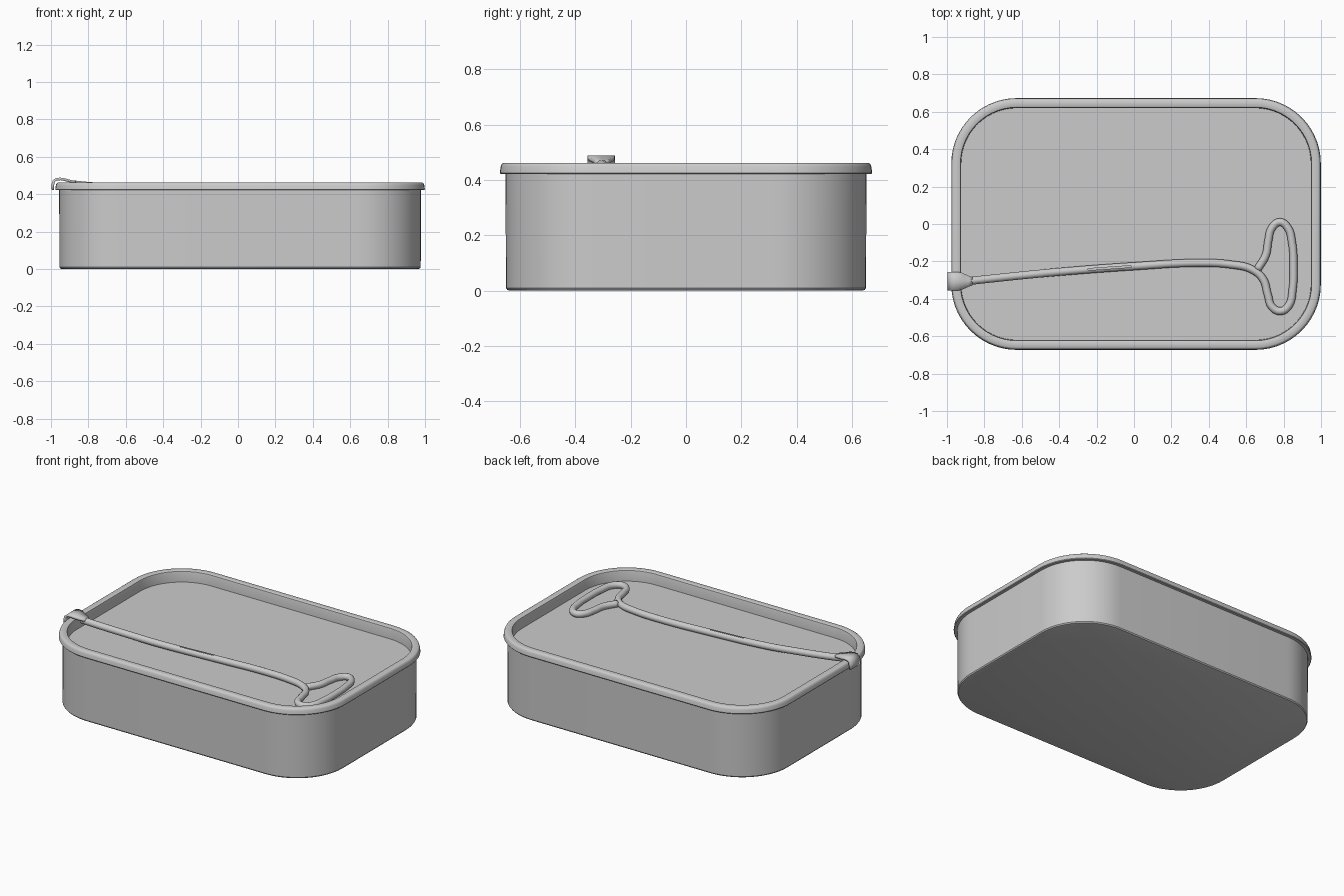
import bpy, bmesh, math
from mathutils import Vector

if "Cube" in bpy.data.objects:
    bpy.data.objects.remove(bpy.data.objects["Cube"])

CX = 0.011                      # rim centre; the tab overhangs on the left
HX, HY, R = 0.988, 0.673, 0.35  # rim half sizes and corner radius


def finish(ob, angle=35):
    bpy.ops.object.select_all(action='DESELECT')
    ob.select_set(True)
    bpy.context.view_layer.objects.active = ob
    bpy.ops.object.shade_smooth_by_angle(angle=math.radians(angle))


def mesh_object(name, bm):
    bmesh.ops.recalc_face_normals(bm, faces=bm.faces)
    me = bpy.data.meshes.new(name)
    bm.to_mesh(me)
    bm.free()
    ob = bpy.data.objects.new(name, me)
    bpy.context.collection.objects.link(ob)
    return ob


def ring(bm, inset, z, steps=14):
    """Rounded rectangle, moved inward by inset."""
    verts = []
    for k, (sx, sy) in enumerate([(1, 1), (-1, 1), (-1, -1), (1, -1)]):
        for i in range(steps + 1):
            a = math.pi / 2 * (k + i / steps)
            r = R - inset
            verts.append(bm.verts.new((CX + sx * (HX - R) + r * math.cos(a),
                                       sy * (HY - R) + r * math.sin(a), z)))
    return verts


def loft(name, profile):
    bm = bmesh.new()
    rings = [ring(bm, d, z) for d, z in profile]
    for a, b in zip(rings, rings[1:]):
        for i in range(len(a)):
            j = (i + 1) % len(a)
            bm.faces.new((a[i], a[j], b[j], b[i]))
    bm.faces.new(rings[0][::-1])
    bm.faces.new(rings[-1])
    ob = mesh_object(name, bm)
    finish(ob)
    return ob


# Can: bottom, wall, rolled rim and sunken lid in one section
loft("can", [
    (0.036, 0.0), (0.027, 0.003), (0.022, 0.010), (0.021, 0.422),
    (0.003, 0.422), (0.0, 0.426), (0.003, 0.448), (0.007, 0.458), (0.013, 0.462),
    (0.044, 0.462), (0.049, 0.459), (0.051, 0.453), (0.053, 0.392)])

# Key wire: stem running into a flattened loop that returns to the stem
path = [
    (-0.90, -0.307, 0.455), (-0.80, -0.296, 0.445), (-0.60, -0.275, 0.430),
    (-0.40, -0.256, 0.418), (0.0, -0.226, 0.413), (0.35, -0.208, 0.413),
    (0.52, -0.217, 0.413), (0.63, -0.243, 0.413), (0.69, -0.295, 0.413),
    (0.716, -0.38, 0.413), (0.738, -0.443, 0.413), (0.785, -0.466, 0.413),
    (0.828, -0.435, 0.413), (0.848, -0.35, 0.413), (0.853, -0.23, 0.413),
    (0.845, -0.10, 0.413), (0.822, -0.02, 0.413), (0.78, 0.010, 0.413),
    (0.738, -0.02, 0.413), (0.718, -0.09, 0.413), (0.705, -0.165, 0.413),
    (0.66, -0.243, 0.413)]
cu = bpy.data.curves.new("key", 'CURVE')
cu.dimensions = '3D'
cu.bevel_depth = 0.021
cu.bevel_resolution = 4
cu.resolution_u = 6
cu.use_fill_caps = True
sp = cu.splines.new('BEZIER')
sp.bezier_points.add(len(path) - 1)
for p, co in zip(sp.bezier_points, path):
    p.co = co
    p.handle_left_type = p.handle_right_type = 'AUTO'
key = bpy.data.objects.new("key", cu)
bpy.context.collection.objects.link(key)
bpy.ops.object.select_all(action='DESELECT')
key.select_set(True)
bpy.context.view_layer.objects.active = key
bpy.ops.object.convert(target='MESH')
key = bpy.context.view_layer.objects.active
finish(key)

# Narrow slot in the stem
bpy.ops.mesh.primitive_cube_add(size=1, location=(-0.13, -0.235, 0.43),
                                rotation=(0, 0, 0.07))
cutter = bpy.context.object
cutter.name = "slot_cutter"
cutter.scale = (0.23, 0.009, 0.04)
cutter.hide_render = True
cutter.hide_viewport = False
cutter.display_type = 'WIRE'
mod = key.modifiers.new("slot", 'BOOLEAN')
mod.operation = 'DIFFERENCE'
mod.solver = 'EXACT'
mod.object = cutter
bpy.context.view_layer.objects.active = key
bpy.ops.object.modifier_apply(modifier=mod.name)
bpy.data.objects.remove(cutter, do_unlink=True)

# Tab: strip folded over the rim, narrowing on to the stem (x, z, half width)
strip = [
    (-0.991, 0.424, 0.050), (-0.990, 0.452, 0.050), (-0.985, 0.470, 0.050),
    (-0.972, 0.480, 0.050), (-0.950, 0.482, 0.050), (-0.925, 0.478, 0.047),
    (-0.905, 0.472, 0.038), (-0.885, 0.468, 0.029), (-0.866, 0.464, 0.023)]
bm = bmesh.new()
rows = []
for x, z, w in strip:
    y = -0.306
    rows.append([bm.verts.new((x, y + s * w, z)) for s in (-1, 0, 1)])
for a, b in zip(rows, rows[1:]):
    for i in range(2):
        bm.faces.new((a[i], a[i + 1], b[i + 1], b[i]))
tab = mesh_object("key_tab", bm)
mod = tab.modifiers.new("thickness", 'SOLIDIFY')
mod.thickness = 0.014
mod.offset = 0
finish(tab, 40)
